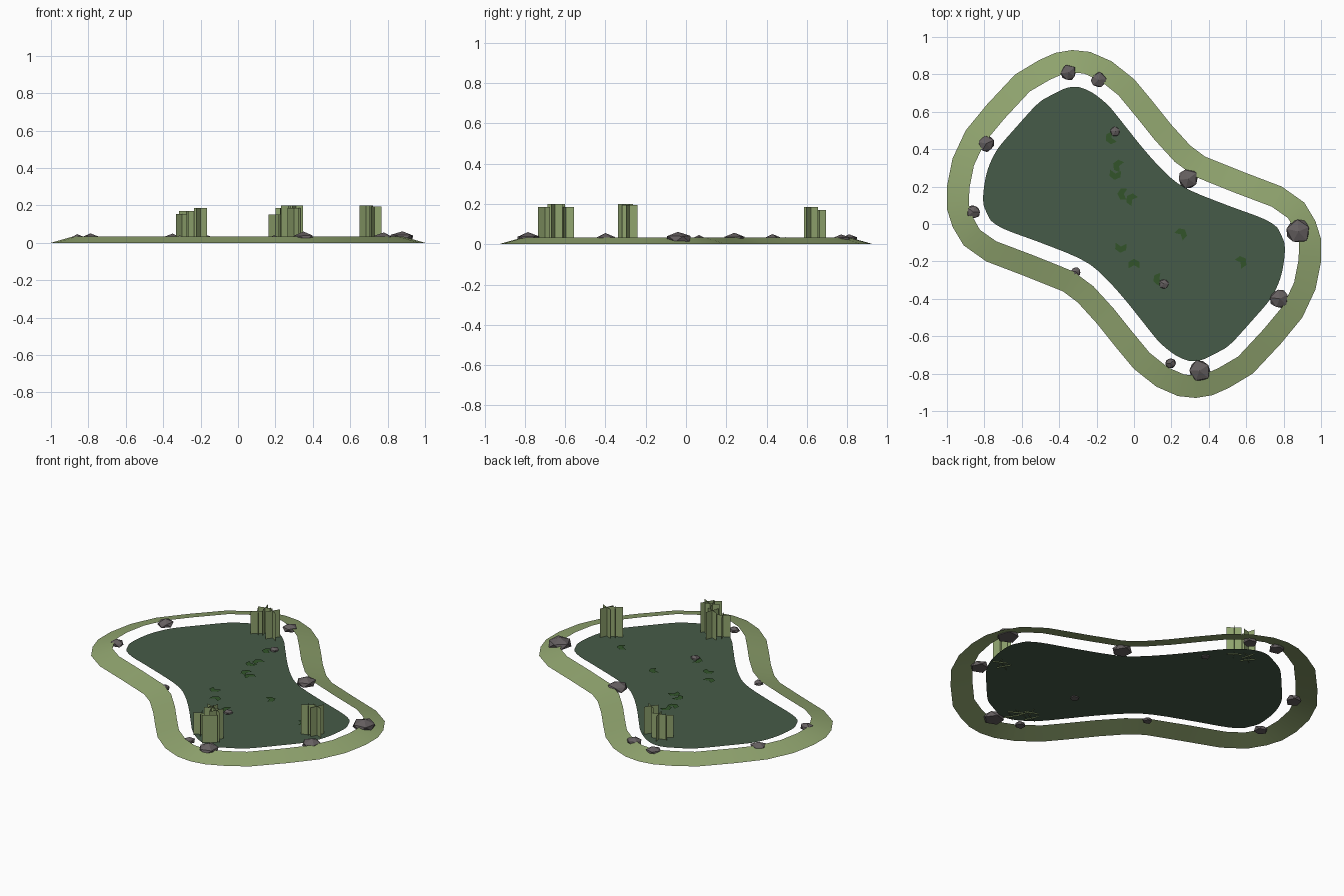
import bpy, bmesh, math, random
from mathutils import Vector, Matrix

random.seed(4)
if "Cube" in bpy.data.objects:
    bpy.data.objects.remove(bpy.data.objects["Cube"])


def material(name, rgb):
    """Flat material from an sRGB 0-255 colour."""
    lin = [((c / 255 + 0.055) / 1.055) ** 2.4 for c in rgb] + [1]
    m = bpy.data.materials.new(name)
    m.use_nodes = True
    m.diffuse_color = lin
    bsdf = next(n for n in m.node_tree.nodes if n.type == "BSDF_PRINCIPLED")
    bsdf.inputs["Base Color"].default_value = lin
    return m


GRASS = material("grass green", (146, 166, 112))
WATER = material("pond water", (70, 91, 72))
LILY = material("lily green", (50, 84, 42))
STONE = material("grey stone", (102, 96, 97))


def finish(name, bm, mat, smooth=False):
    me = bpy.data.meshes.new(name)
    for f in bm.faces:
        f.smooth = smooth
    bm.to_mesh(me)
    bm.free()
    me.materials.append(mat)
    ob = bpy.data.objects.new(name, me)
    bpy.context.collection.objects.link(ob)
    return ob


# Shoreline: one half, turned by 180 degrees for the other half
half = [(-.33, .93), (-.235, .92), (-.12, .87), (0, .775), (.1, .655), (.2, .53),
        (.3, .42), (.38, .36), (.58, .28), (.79, .2), (.91, .115), (.97, .015), (1, -.08),
        (1, -.2), (.97, -.35), (.9, -.5), (.785, -.64), (.635, -.8), (.51, -.875),
        (.42, -.915)]
shore = [Vector(p) for p in half] + [-Vector(p) for p in half]


def refine(pts, steps):
    """Closed Catmull-Rom curve through the points."""
    out, n = [], len(pts)
    for i in range(n):
        a, b, c, d = (pts[(i + k) % n] for k in (-1, 0, 1, 2))
        for s in range(steps):
            t = s / steps
            out.append(0.5 * (2 * b + (c - a) * t + (2 * a - 5 * b + 4 * c - d) * t * t
                              + (3 * b - a - 3 * c + d) * t ** 3))
    return out


def inset(pts, dist):
    """Move a clockwise outline inward."""
    n, out = len(pts), []
    for i, p in enumerate(pts):
        d = (pts[(i + 1) % n] - pts[i - 1]).normalized()
        out.append(p + Vector((d.y, -d.x)) * dist)
    return out


# Sloping grassy bank
bm = bmesh.new()
outer = [bm.verts.new((p.x, p.y, 0)) for p in shore]
inner = [bm.verts.new((p.x, p.y, 0.034)) for p in inset(shore, 0.12)]
for i in range(len(shore)):
    bm.faces.new((outer[i - 1], outer[i], inner[i], inner[i - 1]))
finish("grassy_bank", bm, GRASS, smooth=True)

# Water surface
WATER_Z = 0.018
bm = bmesh.new()
edge = inset(refine(shore, 3), 0.197)
bm.faces.new([bm.verts.new((p.x, p.y, WATER_Z)) for p in reversed(edge)])
finish("water", bm, WATER)

# Lily pads: hexagon fans with a wide notch
pads = [(-.12, .46), (-.08, .31), (-.1, .27), (-.055, .16), (-.01, .13),
        (-.07, -.12), (0, -.22), (.25, -.055), (.57, -.205), (.135, -.295)]
bm = bmesh.new()
for x, y in pads:
    turn = random.uniform(0, math.tau)
    centre = bm.verts.new((x, y, WATER_Z + 0.004))
    rim = [bm.verts.new((x + .034 * math.cos(turn + k * math.pi / 3),
                         y + .034 * math.sin(turn + k * math.pi / 3), WATER_Z + 0.004))
           for k in range(5)]
    for a, b in zip(rim, rim[1:]):
        bm.faces.new((centre, a, b))
finish("lily_pads", bm, LILY)


# Rocks: faceted domes with flat bases
def rock(name, x, y, r, base, height):
    bm = bmesh.new()
    bmesh.ops.create_icosphere(bm, subdivisions=1, radius=1,
                               matrix=Matrix.Rotation(random.uniform(0, 6), 4, "Z"))
    for v in bm.verts:
        v.co *= random.uniform(0.9, 1.1)
        v.co.z = max(min(v.co.z, 0.8), 0) / 0.8
        v.co = (x + v.co.x * r, y + v.co.y * r, base + v.co.z * height)
    ends = bmesh.ops.remove_doubles(bm, verts=bm.verts, dist=0.002)
    bmesh.ops.dissolve_degenerate(bm, edges=bm.edges, dist=0.0005)
    finish(name, bm, STONE)


shore_rocks = [(-.35, .81, .046), (-.19, .77, .045), (-.79, .43, .048), (-.86, .065, .04),
               (.29, .24, .06), (.88, -.04, .068), (.78, -.4, .057), (.35, -.785, .066),
               (.195, -.745, .031), (-.31, -.255, .028)]
for i, (x, y, r) in enumerate(shore_rocks):
    rock(f"shore_rock_{i + 1}", x, y, r, 0.012, 0.012 + r * 0.55)
for i, (x, y) in enumerate([(-.1, .495), (.16, -.32)]):
    rock(f"pond_rock_{i + 1}", x, y, 0.028, WATER_Z - 0.005, 0.022)

# Reed clumps: crossed upright blades (x, y, top, angle)
clumps = {
    "front_reeds": [(.2, -.64, .15, 25), (.24, -.595, .185, 70), (.27, -.64, .2, 20),
                    (.31, -.65, .2, 60), (.3, -.70, .185, 35)],
    "side_reeds": [(.685, -.3, .2, 30), (.73, -.28, .195, 65)],
    "back_reeds": [(-.3, .62, .155, 40), (-.275, .655, .17, 15), (-.2, .62, .185, 55)],
}
for name, tufts in clumps.items():
    bm = bmesh.new()
    for x, y, top, angle in tufts:
        for turn in (0, 90):
            a = math.radians(angle + turn)
            dx, dy = 0.042 * math.cos(a), 0.042 * math.sin(a)
            bm.faces.new([bm.verts.new(c) for c in (
                (x - dx, y - dy, .012), (x + dx, y + dy, .012),
                (x + dx, y + dy, top), (x - dx, y - dy, top))])
    finish(name, bm, GRASS)
